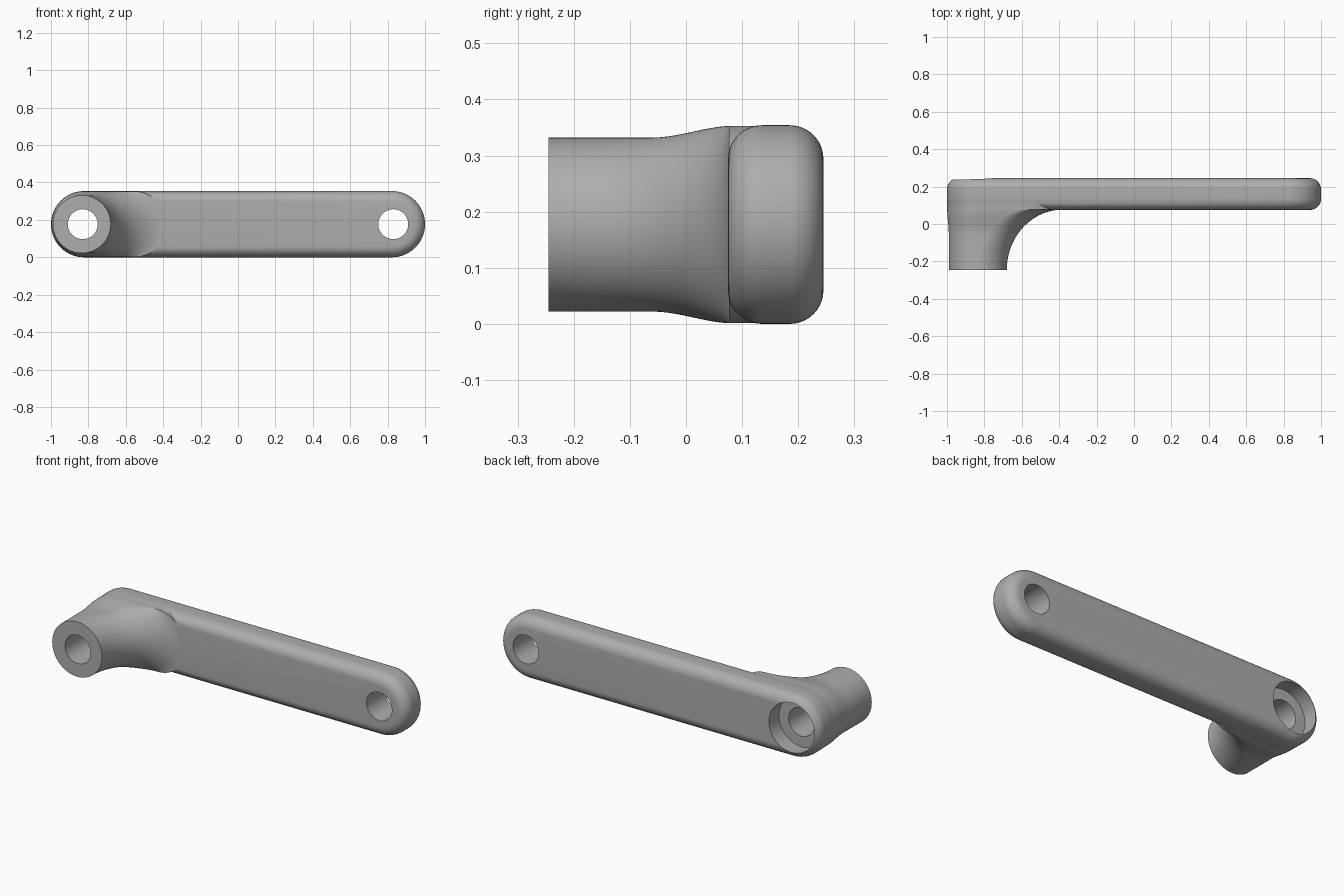
import bpy, bmesh, math
from math import sin, cos, pi, radians

if "Cube" in bpy.data.objects:
    bpy.data.objects.remove(bpy.data.objects["Cube"], do_unlink=True)

MID_Z = 0.177       # height of the long axis
END_R = 0.177       # bar half height
FRONT, BACK = 0.075, 0.245
FOOT = -0.245       # free end of the boss
HOLE_X = 0.83

grey = bpy.data.materials.new("satin grey")
grey.use_nodes = True
tone = (0.42, 0.42, 0.42, 1)
grey.diffuse_color = tone
grey.node_tree.nodes["Principled BSDF"].inputs["Base Color"].default_value = tone


def stadium(left, right, r, n=40):
    """Slot outline in x and z with rounded ends."""
    pts = []
    for cx, start in ((right - r, -pi / 2), (left + r, pi / 2)):
        for i in range(n + 1):
            a = start + pi * i / n
            pts.append((cx + r * cos(a), MID_Z + r * sin(a)))
    return pts


def loft(name, sections):
    """Skin a list of (y, left, right, radius) slot sections."""
    bm = bmesh.new()
    rings = [[bm.verts.new((x, y, z)) for x, z in stadium(l, r, rad)]
             for y, l, r, rad in sections]
    count = len(rings[0])
    for a, b in zip(rings, rings[1:]):
        for i in range(count):
            j = (i + 1) % count
            bm.faces.new((a[i], a[j], b[j], b[i]))
    bm.faces.new(rings[0])
    bm.faces.new(rings[-1])
    bmesh.ops.remove_doubles(bm, verts=bm.verts, dist=1e-5)
    bmesh.ops.recalc_face_normals(bm, faces=bm.faces)
    mesh = bpy.data.meshes.new(name)
    bm.to_mesh(mesh)
    bm.free()
    mesh.materials.append(grey)
    obj = bpy.data.objects.new(name, mesh)
    bpy.context.collection.objects.link(obj)
    return obj


def combine(target, other, operation):
    mod = target.modifiers.new(operation.lower(), "BOOLEAN")
    mod.operation, mod.object, mod.solver = operation, other, "EXACT"
    bpy.context.view_layer.objects.active = target
    bpy.ops.object.modifier_apply(modifier=mod.name)
    bpy.data.objects.remove(other, do_unlink=True)


def drill(target, x, r, y0, y1):
    bpy.ops.mesh.primitive_cylinder_add(
        vertices=64, radius=r, depth=y1 - y0,
        location=(x, (y0 + y1) / 2, MID_Z), rotation=(pi / 2, 0, 0))
    cutter = bpy.context.object
    cutter.hide_render = True
    cutter.data.materials.append(grey)
    combine(target, cutter, "DIFFERENCE")


# Flat bar with rounded rims
RIM, STEPS = 0.06, 10
sections = []
for i in range(STEPS + 1):
    a = pi / 2 * i / STEPS
    inset = RIM * (1 - sin(a))
    sections.append((FRONT + RIM * (1 - cos(a)), -1 + inset, 1 - inset, END_R - inset))
sections += [(FRONT + BACK - y, l, r, rad) for y, l, r, rad in reversed(sections)]
crank_arm = loft("crank_arm", sections)

# Round boss sweeping into the bar with a concave fillet
boss_sections = []
for i in range(29):
    a = radians(90) * i / 28
    y = FOOT + (FRONT + 0.002 - FOOT) * sin(a)
    t = min(max((y + 0.06) / 0.145, 0), 1)
    flare = t * t * (3 - 2 * t)
    boss_sections.append((y, -0.99 - 0.009 * flare, -0.38 - 0.30 * cos(a),
                          0.155 + 0.021 * flare))
boss_sections.append((0.14,) + boss_sections[-1][1:])
combine(crank_arm, loft("boss", boss_sections), "UNION")

# Through holes and the counterbore on the back
drill(crank_arm, -HOLE_X, 0.08, -0.4, 0.4)
drill(crank_arm, HOLE_X, 0.08, -0.4, 0.4)
drill(crank_arm, -HOLE_X, 0.14, BACK - 0.09, 0.4)

# Smooth shading with crisp hole rims
bpy.ops.object.select_all(action="DESELECT")
crank_arm.select_set(True)
bpy.context.view_layer.objects.active = crank_arm
bpy.ops.object.shade_smooth_by_angle(angle=radians(30))
